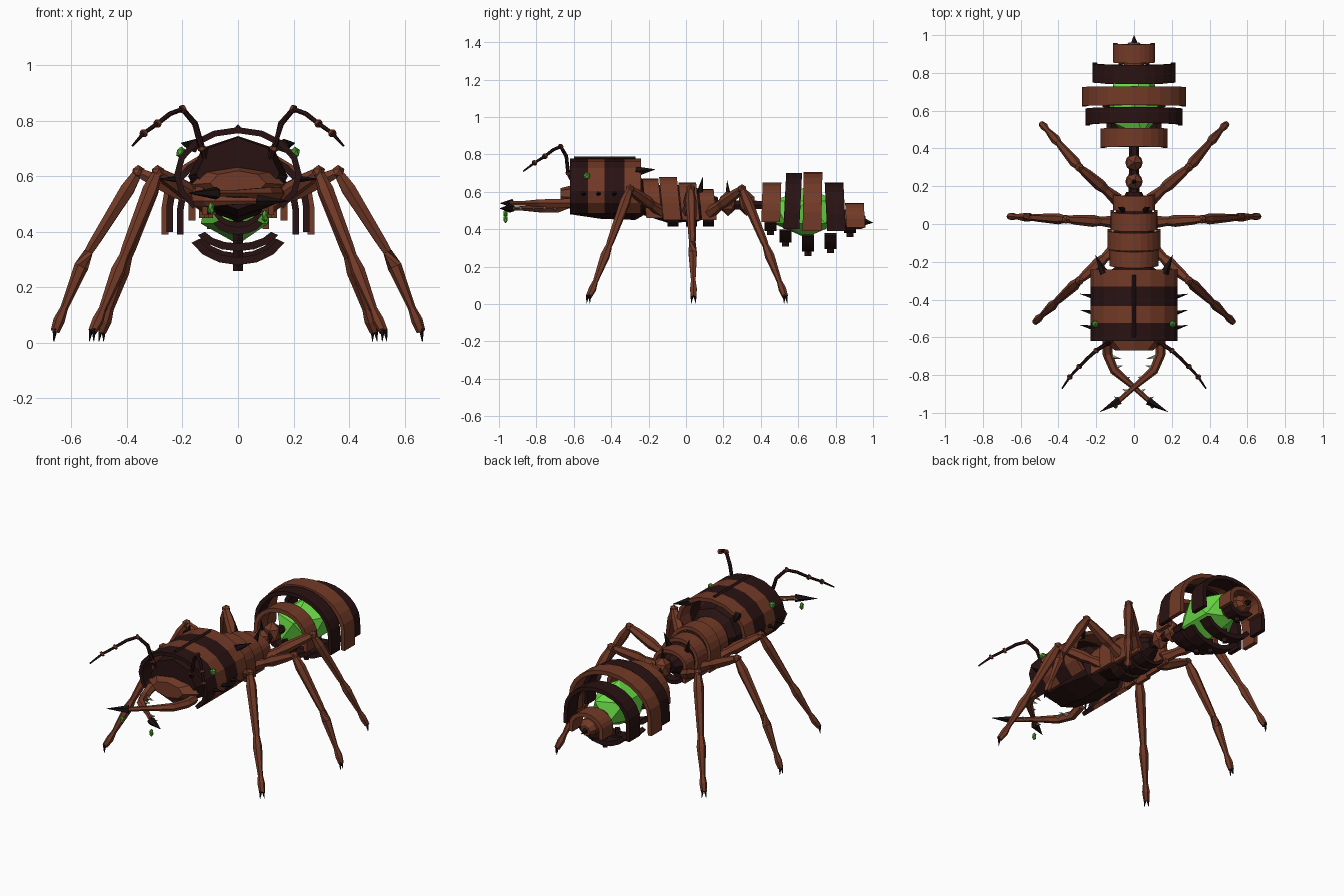
import bpy, bmesh, math
from mathutils import Vector

if "Cube" in bpy.data.objects:
    bpy.data.objects.remove(bpy.data.objects["Cube"])


def material(name, rgb):
    m = bpy.data.materials.new(name)
    m.diffuse_color = (*rgb, 1)
    m.use_nodes = True
    m.node_tree.nodes["Principled BSDF"].inputs["Base Color"].default_value = m.diffuse_color
    return m


BROWN = material("rust brown", (0.17, 0.042, 0.020))
DARK = material("dark shell", (0.022, 0.006, 0.006))
BLACK = material("claw black", (0.010, 0.005, 0.005))
GREEN = material("glowing green", (0.14, 0.68, 0.06))
DROP = material("venom green", (0.07, 0.36, 0.03))
BONE = material("tooth grey", (0.45, 0.45, 0.36))


def build(name, bm, mat):
    bmesh.ops.recalc_face_normals(bm, faces=bm.faces)
    me = bpy.data.meshes.new(name)
    bm.to_mesh(me)
    bm.free()
    me.materials.append(mat)
    ob = bpy.data.objects.new(name, me)
    bpy.context.collection.objects.link(ob)
    return ob


def loft(name, rings, mat, loop_cap=True):
    """Skin a list of equal-length closed rings."""
    bm = bmesh.new()
    vs = [[bm.verts.new(p) for p in r] for r in rings]
    n = len(vs[0])
    for a, b in zip(vs, vs[1:]):
        for i in range(n):
            j = (i + 1) % n
            bm.faces.new((a[i], a[j], b[j], b[i]))
    if loop_cap:
        bm.faces.new(vs[0])
        bm.faces.new(vs[-1])
    return build(name, bm, mat)


def rod(name, pts, radii, mat, sides=6):
    """Tapered tube along a path."""
    pts = [Vector(p) for p in pts]
    rings = []
    for i, p in enumerate(pts):
        d = (pts[min(i + 1, len(pts) - 1)] - pts[max(i - 1, 0)]).normalized()
        ref = Vector((0, 0, 1)) if abs(d.z) < 0.9 else Vector((0, 1, 0))
        u = d.cross(ref).normalized()
        v = d.cross(u)
        rings.append([p + radii[i] * (u * math.cos(a) + v * math.sin(a))
                      for a in (2 * math.pi * k / sides for k in range(sides))])
    return loft(name, rings, mat)


def spike(name, a, b, r, mat=BLACK):
    return rod(name, [a, b], [r, 0.001], mat, 5)


def ball(name, c, r, mat, sub=1):
    bm = bmesh.new()
    bmesh.ops.create_icosphere(bm, subdivisions=sub, radius=1)
    for v in bm.verts:
        v.co = Vector((c[k] + v.co[k] * r[k] for k in range(3)))
    return build(name, bm, mat)


def arch(name, y0, y1, w, zc, h, mat, a0=0, leg=0.0, t=0.024, down=False, lean=0.0, n=12):
    """Curved armour band; leg adds straight ends, down flips it under the body."""
    s = -1 if down else 1
    prof = []
    for i in range(n + 1):
        a = math.radians(a0 + (180 - 2 * a0) * i / n)
        c, q = math.cos(a), math.sin(a)
        prof.append((w * c, h * q, (w - t) * c, (h - t) * q))
    if leg:
        prof.insert(0, (w, -leg, w - t, -leg))
        prof.append((-w, -leg, t - w, -leg))
    rings = []
    for ox, oz, ix, iz in prof:
        lo, li = lean * oz, lean * iz
        rings.append([(ox, y0 + lo, zc + s * oz), (ox, y1 + lo, zc + s * oz),
                      (ix, y1 + li, zc + s * iz), (ix, y0 + li, zc + s * iz)])
    return loft(name, rings, mat)


def hull(name, sections, mat, n=8):
    """Body core from (y, half width, z centre, half height) sections."""
    return loft(name, [[(w * math.cos(2 * math.pi * k / n), y, z + h * math.sin(2 * math.pi * k / n))
                        for k in range(n)] for y, w, z, h in sections], mat)


# Head: core, mouth plate, armour bands, crest
hull("head_core", [(-0.62, 0.15, 0.61, 0.13), (-0.45, 0.18, 0.60, 0.145),
                   (-0.27, 0.15, 0.58, 0.13), (-0.2, 0.07, 0.56, 0.07)], DARK)
hull("mouth_plate", [(-0.67, 0.10, 0.575, 0.045), (-0.61, 0.17, 0.57, 0.065)], BROWN)
for i, (y0, y1, m) in enumerate([(-0.62, -0.525, DARK), (-0.525, -0.435, BROWN),
                                 (-0.435, -0.33, DARK), (-0.33, -0.24, BROWN)]):
    arch(f"head_band_{i}", y0, y1, 0.23, 0.605, 0.172, m, a0=-45, t=0.022)
rod("head_crest", [(0, -0.6, 0.778), (0, -0.27, 0.778)], [0.01, 0.01], DARK, 4)

# Thorax: core, armour bands, belly plates
hull("thorax_core", [(-0.24, 0.08, 0.55, 0.07), (-0.1, 0.115, 0.54, 0.105),
                     (0.06, 0.10, 0.53, 0.09), (0.17, 0.04, 0.53, 0.04)], DARK)
for i, (y0, y1, w, top, bot) in enumerate([(-0.22, -0.135, 0.13, 0.67, 0.46), (-0.13, -0.035, 0.14, 0.68, 0.45),
                                           (-0.03, 0.065, 0.125, 0.65, 0.45), (0.075, 0.155, 0.11, 0.615, 0.45)]):
    arch(f"thorax_band_{i}", y0, y1, w, 0.54, top - 0.54, BROWN, leg=0.54 - bot, t=0.02, lean=-0.1)
for i, y in enumerate((-0.1, 0.0, 0.09)):
    arch(f"belly_plate_{i}", y, y + 0.06, 0.09, 0.48, 0.065, DARK, a0=15, down=True, t=0.02, n=6)

# Waist: two beads on a stalk
rod("waist_stalk", [(0, 0.14, 0.53), (0, 0.42, 0.53)], [0.03, 0.025], DARK)
for i, y in enumerate((0.225, 0.325)):
    ball(f"waist_bead_{i}", (0, y, 0.54), (0.052, 0.05, 0.07), BROWN)
spike("waist_spike", (0, 0.225, 0.59), (0, 0.22, 0.66), 0.014)

# Abdomen: glowing core, upper bands, lower plates with keels
ball("abdomen_core", (0, 0.64, 0.49), (0.15, 0.2, 0.135), GREEN)
for i, (y0, y1, w, zc, top, bot, m) in enumerate([
        (0.405, 0.505, 0.178, 0.50, 0.65, 0.44, BROWN), (0.525, 0.61, 0.258, 0.49, 0.70, 0.40, DARK),
        (0.625, 0.725, 0.275, 0.49, 0.705, 0.39, BROWN), (0.75, 0.85, 0.22, 0.48, 0.65, 0.39, DARK),
        (0.855, 0.955, 0.112, 0.455, 0.54, 0.41, BROWN)]):
    arch(f"abdomen_band_{i}", y0, y1, w, zc, top - zc, m, leg=zc - bot, lean=(0.03, 0.05, 0.02, -0.05, -0.05)[i])
for i, (y, w, zc, h) in enumerate([(0.42, 0.10, 0.46, 0.07), (0.50, 0.16, 0.43, 0.10), (0.62, 0.185, 0.42, 0.14),
                                   (0.74, 0.17, 0.42, 0.125), (0.845, 0.09, 0.45, 0.07)]):
    arch(f"under_plate_{i}", y, y + 0.065, w, zc, h, DARK, a0=25, down=True, t=0.028, n=6)
    rod(f"under_keel_{i}", [(0, y + 0.032, zc - h + 0.06), (0, y + 0.032, zc - h - 0.022)], [0.018, 0.018], DARK, 4)
hull("tail_core", [(0.80, 0.05, 0.46, 0.05), (0.93, 0.055, 0.45, 0.05), (0.96, 0.03, 0.44, 0.03)], BROWN)
spike("stinger", (0, 0.95, 0.44), (0, 1.0, 0.435), 0.022)

# Leg layout: hip, knee, shin joint, ankle, foot
LEGS = {
    "front": [(0.10, -0.13, 0.49), (0.29, -0.30, 0.615), (0.42, -0.42, 0.29), (0.505, -0.50, 0.08), (0.525, -0.52, 0.04)],
    "middle": [(0.10, 0.01, 0.49), (0.36, 0.025, 0.615), (0.55, 0.035, 0.31), (0.645, 0.04, 0.08), (0.66, 0.04, 0.04)],
    "rear": [(0.09, 0.13, 0.49), (0.29, 0.30, 0.615), (0.405, 0.435, 0.29), (0.475, 0.515, 0.08), (0.49, 0.53, 0.04)],
}

for s, side in ((1, "right"), (-1, "left")):
    def P(x, y, z):
        return Vector((s * x, y, z))

    for n, raw in LEGS.items():
        hip, knee, shin, ankle, foot = [P(*p) for p in raw]
        nm = f"{side}_{n}"
        rod(nm + "_thigh", [hip, hip.lerp(knee, 0.3), hip.lerp(knee, 0.45), hip.lerp(knee, 0.8), knee],
            [0.035, 0.024, 0.032, 0.026, 0.018], BROWN)
        ball(nm + "_knee", knee, (0.026, 0.026, 0.026), BROWN)
        rod(nm + "_shin", [knee, knee.lerp(shin, 0.2), knee.lerp(shin, 0.85), shin],
            [0.018, 0.029, 0.020, 0.015], BROWN)
        rod(nm + "_lower_leg", [shin.lerp(knee, 0.06), shin.lerp(ankle, 0.15), ankle.lerp(shin, 0.2), ankle, foot],
            [0.018, 0.026, 0.014, 0.021, 0.016], BROWN)
        out = Vector((foot.x - hip.x, foot.y - hip.y, 0)).normalized()
        across = out.cross(Vector((0, 0, 1)))
        for c in (-1, 1):
            spike(f"{nm}_claw_{c}", foot + across * c * 0.007 + Vector((0, 0, 0.01)),
                  Vector((foot.x, foot.y, 0.004)) + across * c * 0.012 + out * 0.004, 0.010)

    # Antenna with ringed joints
    path = [P(0.11, -0.60, 0.65), P(0.13, -0.63, 0.70), P(0.155, -0.64, 0.79), P(0.20, -0.67, 0.842),
            P(0.245, -0.71, 0.825), P(0.29, -0.755, 0.79), P(0.34, -0.81, 0.755), P(0.38, -0.87, 0.71)]
    rod(f"{side}_antenna", path, [0.013, 0.012, 0.011, 0.010, 0.009, 0.008, 0.007, 0.004], DARK)
    for i in (1, 3, 5, 6):
        d = (path[i + 1] - path[i]).normalized() * 0.006
        rod(f"{side}_antenna_ring_{i}", [path[i] - d, path[i] + d], [0.015, 0.015], BROWN)

    # Mandible crossing the middle, with dark tip, teeth and venom drop
    z = 0.525 + s * 0.014
    rod(f"{side}_mandible", [P(0.14, -0.62, 0.54), P(0.14, -0.69, z), P(0.105, -0.775, z), P(0.0, -0.865, z), P(-0.09, -0.945, z)],
        [0.028, 0.026, 0.024, 0.014, 0.013], BROWN)
    spike(f"{side}_mandible_tip", P(-0.075, -0.935, z), P(-0.18, -0.995, z), 0.024)
    for i, (a, b) in enumerate([((0.125, -0.70), (0.065, -0.715)), ((0.105, -0.76), (0.06, -0.75)),
                                ((0.05, -0.82), (0.02, -0.81)), ((-0.03, -0.89), (-0.06, -0.875)),
                                ((-0.07, -0.93), (-0.105, -0.915))]):
        spike(f"{side}_tooth_{i}", P(*a, z), P(*b, z), 0.013, BONE)
    ball(f"{side}_venom_drop", P(-0.097, -0.965, z - 0.055), (0.013, 0.013, 0.024), DROP)

    # Eye, cheek spikes, neck spikes, back spikes
    ball(f"{side}_eye", P(0.205, -0.53, 0.685), (0.02, 0.02, 0.022), DROP)
    for i, y in enumerate((-0.55, -0.47, -0.385)):
        spike(f"{side}_cheek_spike_{i}", P(0.22, y, 0.59), P(0.285, y + 0.015, 0.59), 0.013)
    spike(f"{side}_neck_spike", P(0.16, -0.26, 0.71), P(0.205, -0.165, 0.72), 0.026)
    spike(f"{side}_back_spike", P(0.06, 0.075, 0.60), P(0.085, 0.09, 0.68), 0.017)
